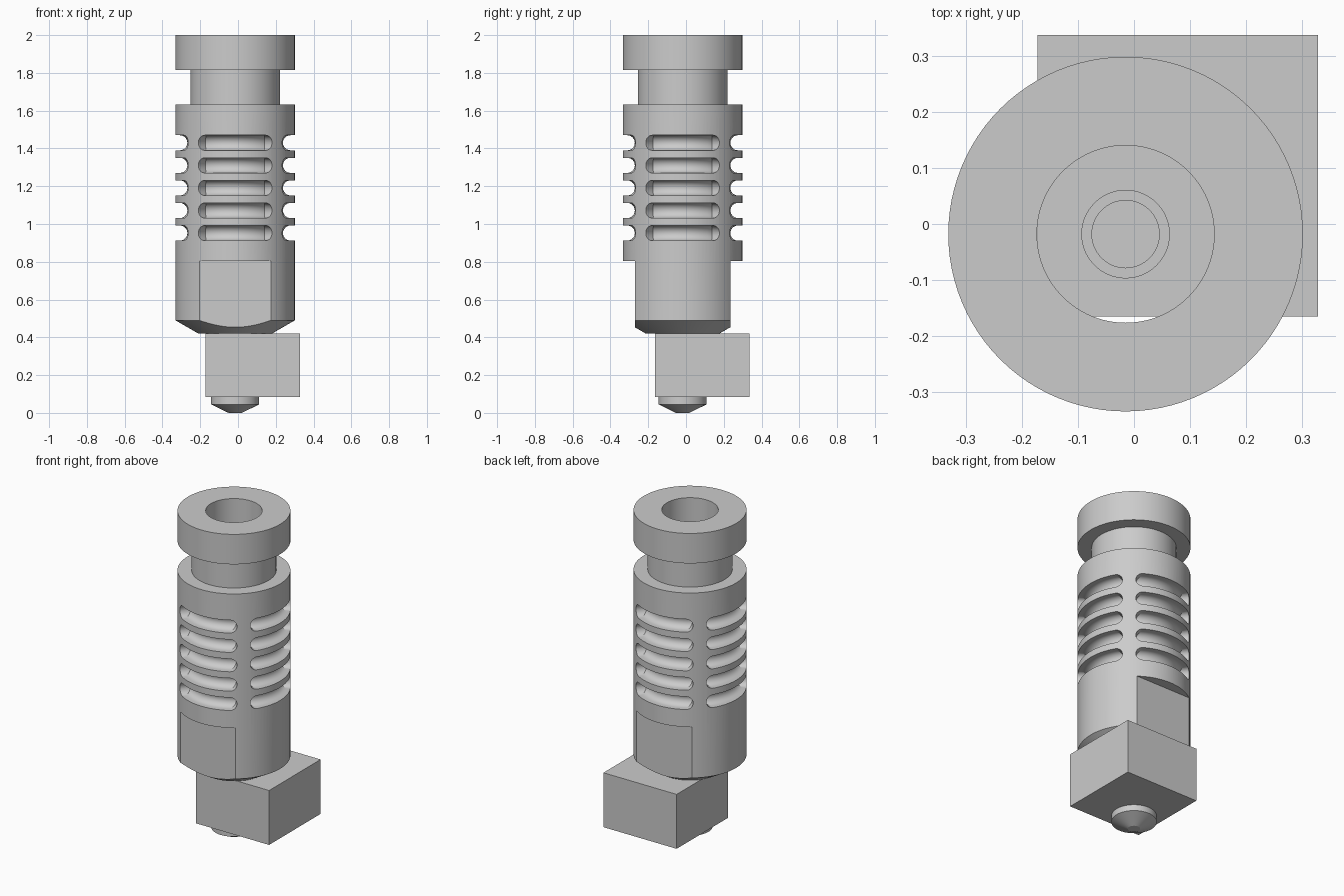
import bpy, bmesh, math
from math import sin, cos, pi, sqrt

if "Cube" in bpy.data.objects:
    bpy.data.objects.remove(bpy.data.objects["Cube"])

AX, AY = -0.015, -0.018   # shared axis of the turned parts
R, BORE = 0.316, 0.158
SIDES = 96

metal = bpy.data.materials.new("light_grey_metal")
metal.use_nodes = True
grey = (0.6, 0.6, 0.6, 1)
metal.diffuse_color = grey
metal.node_tree.nodes["Principled BSDF"].inputs["Base Color"].default_value = grey


def finish(bm, name):
    bmesh.ops.recalc_face_normals(bm, faces=bm.faces)
    mesh = bpy.data.meshes.new(name)
    bm.to_mesh(mesh)
    bm.free()
    mesh.materials.append(metal)
    obj = bpy.data.objects.new(name, mesh)
    bpy.context.collection.objects.link(obj)
    return obj


def skin(bm, rings, closed):
    """Join rings of vertices with quads."""
    pairs = list(zip(rings, rings[1:] + rings[:1] if closed else rings[1:]))
    for a, b in pairs:
        for i in range(len(a)):
            j = (i + 1) % len(a)
            bm.faces.new((a[i], a[j], b[j], b[i]))


def lathe(name, profile, hollow):
    """Turn (radius, z) points round the axis; hollow closes the profile on itself."""
    bm = bmesh.new()
    rings = [[bm.verts.new((AX + r * cos(2 * pi * k / SIDES), AY + r * sin(2 * pi * k / SIDES), z))
              for k in range(SIDES)] for r, z in profile]
    skin(bm, rings, hollow)
    if not hollow:
        bm.faces.new(rings[0])
        bm.faces.new(rings[-1])
    return finish(bm, name)


def add_box(bm, x, y, z):
    verts = bmesh.ops.create_cube(bm, size=1)["verts"]
    for v in verts:
        v.co = [lo + (c + 0.5) * (hi - lo) for c, (lo, hi) in zip(v.co, (x, y, z))]


def cut(obj, cutter):
    mod = obj.modifiers.new("cut", "BOOLEAN")
    mod.operation, mod.solver, mod.object = "DIFFERENCE", "EXACT", cutter
    activate(obj)
    bpy.ops.object.modifier_apply(modifier=mod.name)
    bpy.data.objects.remove(cutter)


def activate(obj):
    bpy.ops.object.select_all(action="DESELECT")
    obj.select_set(True)
    bpy.context.view_layer.objects.active = obj


# Heat sink: collar, neck and barrel with a chamfered foot and a through bore
sink = lathe("heat_sink", [(BORE, 2), (R, 2), (R, 1.815), (0.237, 1.815), (0.237, 1.632),
                           (R, 1.632), (R, 0.49), (0.195, 0.42), (BORE, 0.42)], True)

# Cooling slots: round-ended, round-bottomed grooves on four sides
H, REACH, END, CENTRE = 0.04, 0.665, 0.127, 0.293
stations = [(-(REACH - END) - END * cos(p), H * sin(p))
            for p in [max(0.08, k * pi / 16) for k in range(9)]]
stations += [((REACH - END) * k / 8, H) for k in range(-7, 8)]
stations += [(-a, h) for a, h in reversed(stations[:9])]
bm = bmesh.new()
for level in range(5):
    mid = 0.952 + level * 0.1195
    for quarter in range(4):
        rings = []
        for angle, h in stations:
            a = angle + quarter * pi / 2
            zs = [h * sin(pi * (j / 12 - 0.5)) for j in range(13)]
            section = [(CENTRE - sqrt(max(0, H * H - z * z)), z) for z in zs]
            section += [(0.34, h), (0.34, -h)]
            rings.append([bm.verts.new((AX + r * cos(a), AY + r * sin(a), mid + z))
                          for r, z in section])
        skin(bm, rings, False)
        bm.faces.new(rings[0])
        bm.faces.new(rings[-1])
cut(sink, finish(bm, "slot_cutter"))

# Spanner flats on the front and back of the foot
bm = bmesh.new()
for side in (-1, 1):
    add_box(bm, (-0.5, 0.5), sorted((AY + side * 0.253, AY + side * 0.5)), (0.3, 0.805))
cut(sink, finish(bm, "flat_cutter"))

# Heater block with a stepped feed hole
bm = bmesh.new()
add_box(bm, (-0.172, 0.328), (-0.165, 0.337), (0.083, 0.419))
block = finish(bm, "heater_block")
cut(block, lathe("feed_hole_cutter", [(0.06, 0.12), (0.06, 0.25), (0.078, 0.25), (0.078, 0.5)], False))

# Nozzle
nozzle = lathe("nozzle", [(0.035, 0), (0.127, 0.045), (0.127, 0.083)], False)

for obj in (sink, block, nozzle):
    activate(obj)
    bpy.ops.object.shade_smooth_by_angle(angle=math.radians(20))
